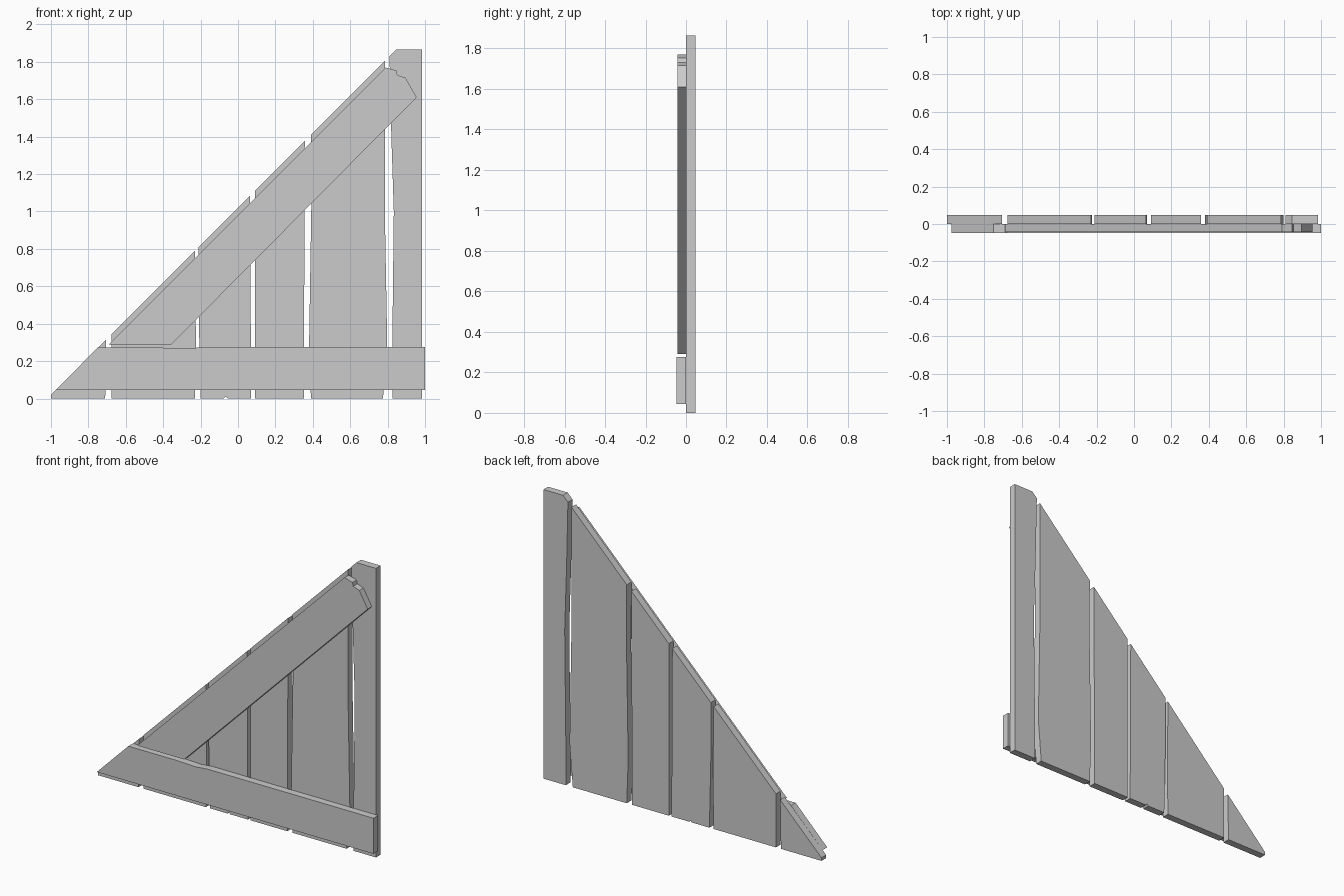
import bpy
import bmesh

if "Cube" in bpy.data.objects:
    bpy.data.objects.remove(bpy.data.objects["Cube"], do_unlink=True)

grey = bpy.data.materials.new("plain_grey")
grey.use_nodes = True
grey.diffuse_color = (0.6, 0.6, 0.6, 1)
grey.node_tree.nodes["Principled BSDF"].inputs["Base Color"].default_value = (0.6, 0.6, 0.6, 1)


def board(name, outline, front, back):
    """Extrude an x-z outline from y=front to y=back."""
    bm = bmesh.new()
    face = bm.faces.new([bm.verts.new((x, front, z)) for x, z in outline])
    new = bmesh.ops.extrude_face_region(bm, geom=[face])["geom"]
    moved = [v for v in new if isinstance(v, bmesh.types.BMVert)]
    bmesh.ops.translate(bm, verts=moved, vec=(0, back - front, 0))
    bmesh.ops.recalc_face_normals(bm, faces=bm.faces)
    mesh = bpy.data.meshes.new(name)
    bm.to_mesh(mesh)
    bm.free()
    mesh.materials.append(grey)
    obj = bpy.data.objects.new(name, mesh)
    bpy.context.collection.objects.link(obj)
    return obj


THICK = 0.047


def slope(x):
    return x + 1.02


# Upright planks cut along the slope: right edge bottom to top, left edge top to bottom
planks = [
    ([(-0.71, 0), (-0.705, slope(-0.705))], [(-1, slope(-1)), (-1, 0)]),
    ([(-0.23, 0), (-0.225, 0.3), (-0.23, slope(-0.23))], [(-0.675, slope(-0.675)), (-0.675, 0)]),
    ([(-0.075, 0), (-0.065, 0.012), (-0.055, 0), (0.07, 0), (0.065, slope(0.065))],
     [(-0.21, slope(-0.21)), (-0.21, 0.45), (-0.2, 0)]),
    ([(0.352, 0), (0.357, slope(0.357))], [(0.09, slope(0.09)), (0.09, 0)]),
    ([(0.775, 0), (0.798, 0.28), (0.785, 1.0), (0.785, slope(0.785))],
     [(0.39, slope(0.39)), (0.392, 1.03), (0.38, 0.28), (0.39, 0)]),
    ([(0.985, 0), (0.985, 1.865)],
     [(0.845, 1.865), (0.81, 1.83), (0.82, 1.4), (0.833, 1.0), (0.825, 0.28), (0.825, 0)]),
]
for i, (right_edge, left_edge) in enumerate(planks):
    board(f"upright_plank_{i + 1}", right_edge + left_edge, 0, THICK)

# Horizontal rail across the bottom
board("bottom_rail", [(-0.975, 0.045), (1, 0.045), (1, 0.275), (-0.18, 0.275),
                      (-0.27, 0.267), (-0.42, 0.272), (-0.75, 0.272)], -THICK, 0)

# Diagonal brace with a splintered upper end
board("diagonal_brace", [(-0.69, 0.29), (-0.355, 0.29), (0.955, 1.61), (0.895, 1.715),
                         (0.852, 1.73), (0.846, 1.753), (0.79, 1.77)], -0.042, 0)
